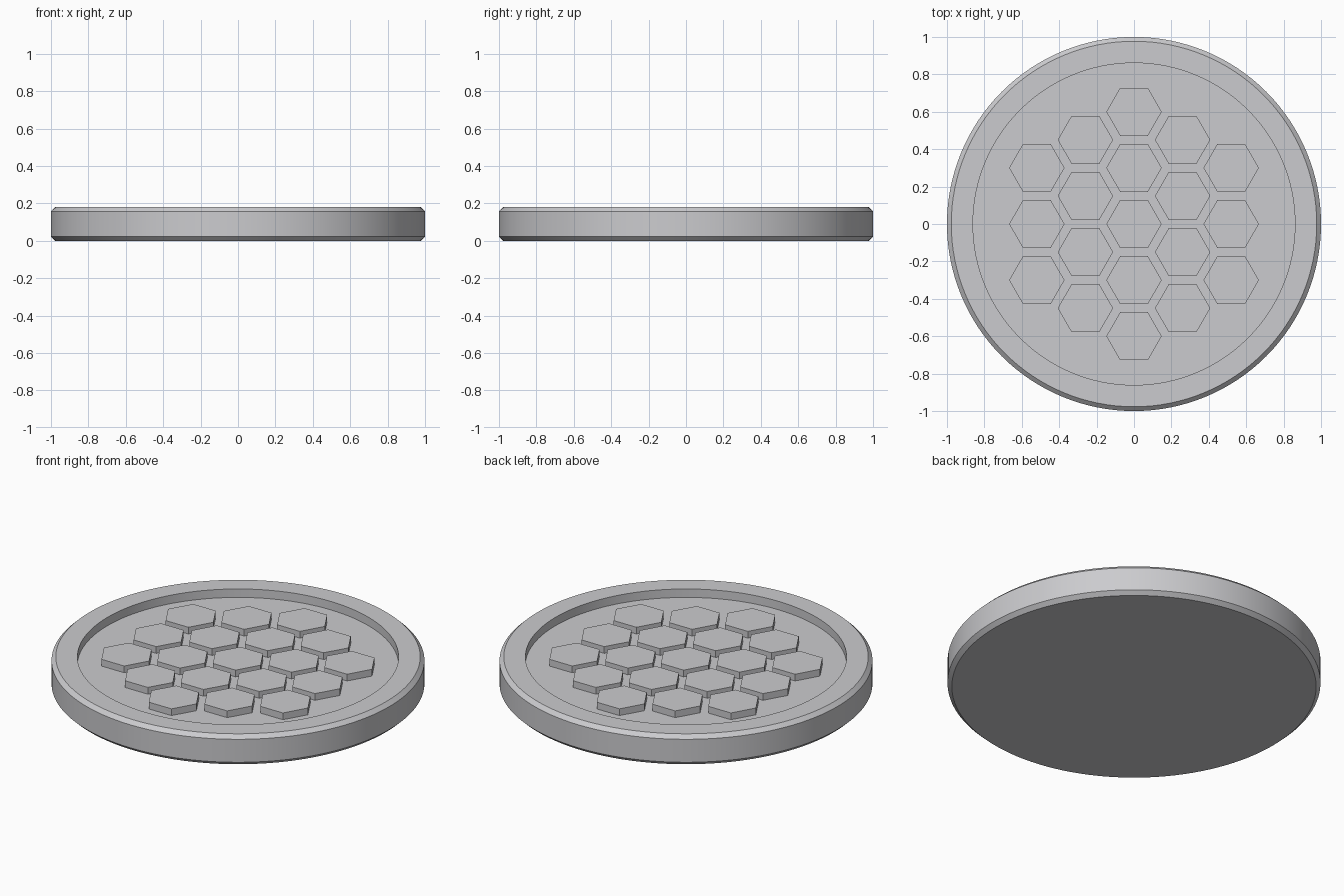
import bpy, bmesh, math

if "Cube" in bpy.data.objects:
    bpy.data.objects.remove(bpy.data.objects["Cube"])

SEGMENTS = 128
FLOOR_Z = 0.13
HEX_TOP = 0.17
HEX_RADIUS = 0.148
PITCH = 0.30

grey = bpy.data.materials.new("light_grey")
grey.diffuse_color = (0.60, 0.60, 0.62, 1.0)
grey.use_nodes = True
grey.node_tree.nodes["Principled BSDF"].inputs["Base Color"].default_value = grey.diffuse_color


def add_object(name, bm):
    bmesh.ops.recalc_face_normals(bm, faces=bm.faces)
    mesh = bpy.data.meshes.new(name)
    bm.to_mesh(mesh)
    bm.free()
    mesh.materials.append(grey)
    obj = bpy.data.objects.new(name, mesh)
    bpy.context.collection.objects.link(obj)
    return obj


def lathe(name, profile):
    """Turn (radius, z) points into a closed round solid with flat end caps."""
    bm = bmesh.new()
    rings = []
    for r, z in profile:
        rings.append([bm.verts.new((r * math.cos(a), r * math.sin(a), z))
                      for a in (math.tau * i / SEGMENTS for i in range(SEGMENTS))])
    for low, high in zip(rings, rings[1:]):
        for i in range(SEGMENTS):
            j = (i + 1) % SEGMENTS
            bm.faces.new((low[i], low[j], high[j], high[i]))
    bm.faces.new(rings[0])
    bm.faces.new(rings[-1])
    return add_object(name, bm)


# Round tray: chamfered outer edges, raised rim and recessed floor
tray = lathe("round_tray", [
    (0.977, 0.0), (1.0, 0.022), (1.0, 0.158), (0.977, 0.18),
    (0.861, 0.18), (0.861, FLOOR_Z),
])
bpy.context.view_layer.objects.active = tray
tray.select_set(True)
bpy.ops.object.shade_smooth_by_angle(angle=math.radians(30))

# Honeycomb of hexagonal studs, in columns of 3, 4, 5, 4 and 3
for col in range(-2, 3):
    count = 5 - abs(col)
    for row in range(count):
        x = col * PITCH * math.sqrt(3) / 2
        y = (row - (count - 1) / 2) * PITCH
        bm = bmesh.new()
        corners = [bm.verts.new((x + HEX_RADIUS * math.cos(k * math.pi / 3),
                                 y + HEX_RADIUS * math.sin(k * math.pi / 3),
                                 FLOOR_Z - 0.005)) for k in range(6)]
        base = bm.faces.new(corners)
        top = bmesh.ops.extrude_face_region(bm, geom=[base], use_keep_orig=True)["geom"]
        for v in top:
            if isinstance(v, bmesh.types.BMVert):
                v.co.z = HEX_TOP
        add_object(f"hexagon_stud_{col + 3}_{row + 1}", bm)
